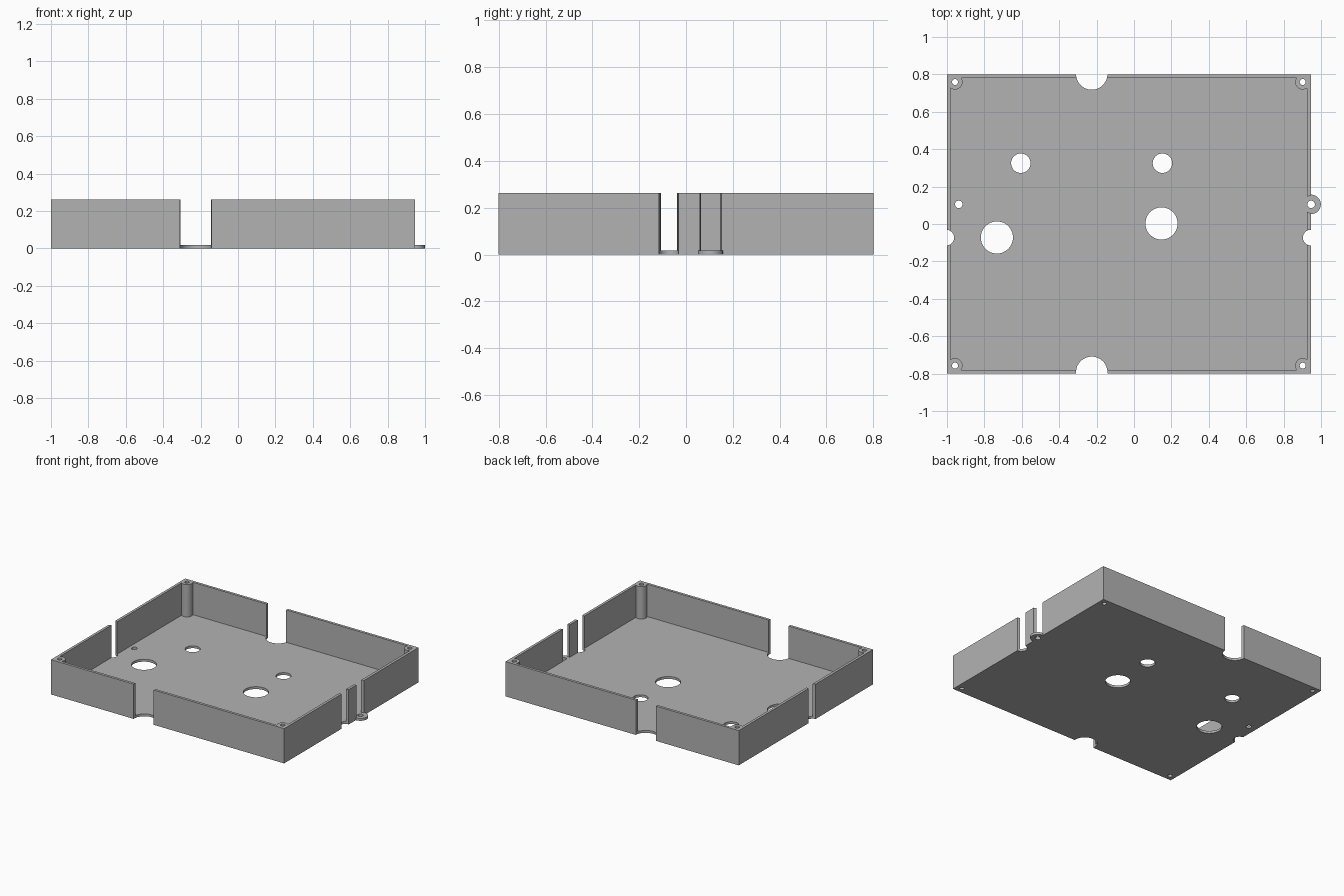
import bpy

if "Cube" in bpy.data.objects:
    bpy.data.objects.remove(bpy.data.objects["Cube"], do_unlink=True)

X0, X1, Y, H = -1.0, 0.945, 0.8, 0.262
WALL, FLOOR = 0.02, 0.018

grey = bpy.data.materials.new("matte grey")
grey.use_nodes = True
grey.diffuse_color = (0.45, 0.45, 0.45, 1)
grey.node_tree.nodes["Principled BSDF"].inputs["Base Color"].default_value = (0.45, 0.45, 0.45, 1)


def box(name, x0, x1, y0, y1, z0, z1):
    bpy.ops.mesh.primitive_cube_add(size=1, location=((x0 + x1) / 2, (y0 + y1) / 2, (z0 + z1) / 2))
    ob = bpy.context.object
    ob.name = name
    ob.scale = (x1 - x0, y1 - y0, z1 - z0)
    bpy.ops.object.transform_apply(location=True, rotation=False, scale=True)
    ob.data.materials.append(grey)
    return ob


def cylinder(name, x, y, r, z0, z1):
    bpy.ops.mesh.primitive_cylinder_add(vertices=48, radius=r, depth=z1 - z0,
                                        location=(x, y, (z0 + z1) / 2))
    ob = bpy.context.object
    ob.name = name
    ob.data.materials.append(grey)
    return ob


def combine(body, tool, operation):
    mod = body.modifiers.new(operation, 'BOOLEAN')
    mod.operation, mod.solver, mod.object = operation, 'EXACT', tool
    bpy.context.view_layer.objects.active = body
    bpy.ops.object.modifier_apply(modifier=mod.name)
    bpy.data.objects.remove(tool, do_unlink=True)


# Open tray: outer block minus the cavity
tray = box("enclosure_tray", X0, X1, -Y, Y, 0, H)
combine(tray, box("cavity", X0 + WALL, X1 - WALL, -Y + WALL, Y - WALL, FLOOR, H + 0.1), 'DIFFERENCE')

# Screw posts in the corners
corners = [(x, y) for x in (-0.957, 0.902) for y in (-0.757, 0.759)]
for x, y in corners:
    combine(tray, cylinder("screw_post", x, y, 0.04, FLOOR / 2, H), 'UNION')

# Notch in the wall above the mounting lug, then the lug itself
LUG = (0.947, 0.105)
combine(tray, cylinder("lug_notch", *LUG, 0.046, FLOOR, H + 0.1), 'DIFFERENCE')
combine(tray, cylinder("mounting_lug", *LUG, 0.052, 0, FLOOR), 'UNION')

# Full-height holes: screw holes, lug holes, cable slots, floor openings
holes = [(x, y, 0.016) for x, y in corners]
holes += [(*LUG, 0.02), (-0.937, 0.105, 0.02)]
holes += [(-0.226, -0.793, 0.084), (-0.226, 0.802, 0.084)]
holes += [(X0 - 0.004, -0.073, 0.042), (X1, -0.073, 0.042)]
holes += [(-0.605, 0.325, 0.052), (0.152, 0.325, 0.052)]
holes += [(-0.733, -0.072, 0.086), (0.147, 0.003, 0.086)]
for x, y, r in holes:
    combine(tray, cylinder("hole", x, y, r, -0.1, H + 0.1), 'DIFFERENCE')

bpy.ops.object.select_all(action='DESELECT')
tray.select_set(True)
bpy.context.view_layer.objects.active = tray
bpy.ops.object.shade_smooth_by_angle()
